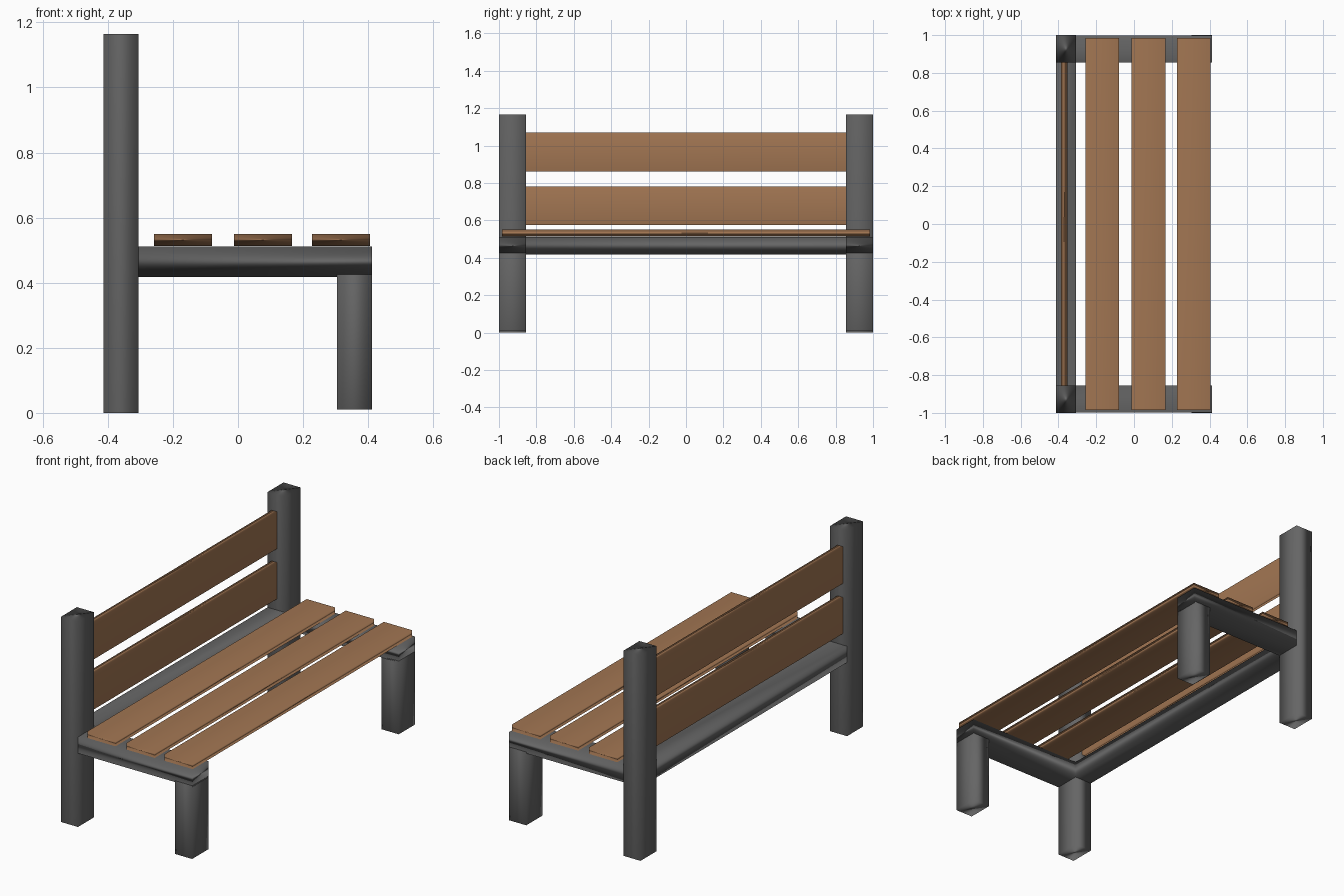
import bpy
import bmesh

if "Cube" in bpy.data.objects:
    bpy.data.objects.remove(bpy.data.objects["Cube"])


def material(name, rgb):
    mat = bpy.data.materials.new(name)
    mat.diffuse_color = (*rgb, 1)
    mat.use_nodes = True
    mat.node_tree.nodes["Principled BSDF"].inputs["Base Color"].default_value = mat.diffuse_color
    return mat


WOOD = material("wood", (0.36, 0.18, 0.085))
METAL = material("dark_metal", (0.13, 0.13, 0.13))


def prism(name, outline, z0, z1, mat):
    """Extrude a plan outline (x, y) from z0 to z1, softly shaded."""
    bm = bmesh.new()
    base = bm.faces.new([bm.verts.new((x, y, z0)) for x, y in outline])
    top = bmesh.ops.extrude_face_region(bm, geom=[base], use_keep_orig=True)
    verts = [g for g in top["geom"] if isinstance(g, bmesh.types.BMVert)]
    bmesh.ops.translate(bm, verts=verts, vec=(0, 0, z1 - z0))
    bmesh.ops.recalc_face_normals(bm, faces=bm.faces)
    for f in bm.faces:
        f.smooth = True
    mesh = bpy.data.meshes.new(name)
    bm.to_mesh(mesh)
    bm.free()
    mesh.materials.append(mat)
    obj = bpy.data.objects.new(name, mesh)
    bpy.context.collection.objects.link(obj)
    # large faces dominate the smooth normals
    obj.modifiers.new("weighted_normals", "WEIGHTED_NORMAL")
    return obj


def box(name, x, y, z, mat):
    outline = [(x[0], y[0]), (x[1], y[0]), (x[1], y[1]), (x[0], y[1])]
    return prism(name, outline, z[0], z[1], mat)


BACK, FRONT, POST = -0.414, 0.412, 0.108
INNER, OUTER = 0.855, 1.0

# Posts and legs at both ends
for end, s in (("near", -1), ("far", 1)):
    y = sorted((s * INNER, s * OUTER))
    box(f"back_post_{end}", (BACK, BACK + POST), y, (0, 1.165), METAL)
    box(f"front_leg_{end}", (FRONT - POST, FRONT), y, (0.01, 0.426), METAL)

# U-shaped seat frame: two side rails joined by a back rail
e = 0.001
o, bk, inner_x = OUTER - e, BACK + e, BACK + POST
prism("seat_frame",
      [(bk, -o), (FRONT, -o), (FRONT, -INNER), (inner_x, -INNER),
       (inner_x, INNER), (FRONT, INNER), (FRONT, o), (bk, o)],
      0.418, 0.511, METAL)

# Seat slats
for i, cx in enumerate((-0.169, 0.077, 0.316)):
    box(f"seat_slat_{i + 1}", (cx - 0.089, cx + 0.089), (-0.985, 0.985),
        (0.513, 0.55), WOOD)

# Backrest slats
for i, z in enumerate(((0.575, 0.782), (0.86, 1.07))):
    box(f"back_slat_{i + 1}", (-0.387, -0.353), (-0.857, 0.857), z, WOOD)
